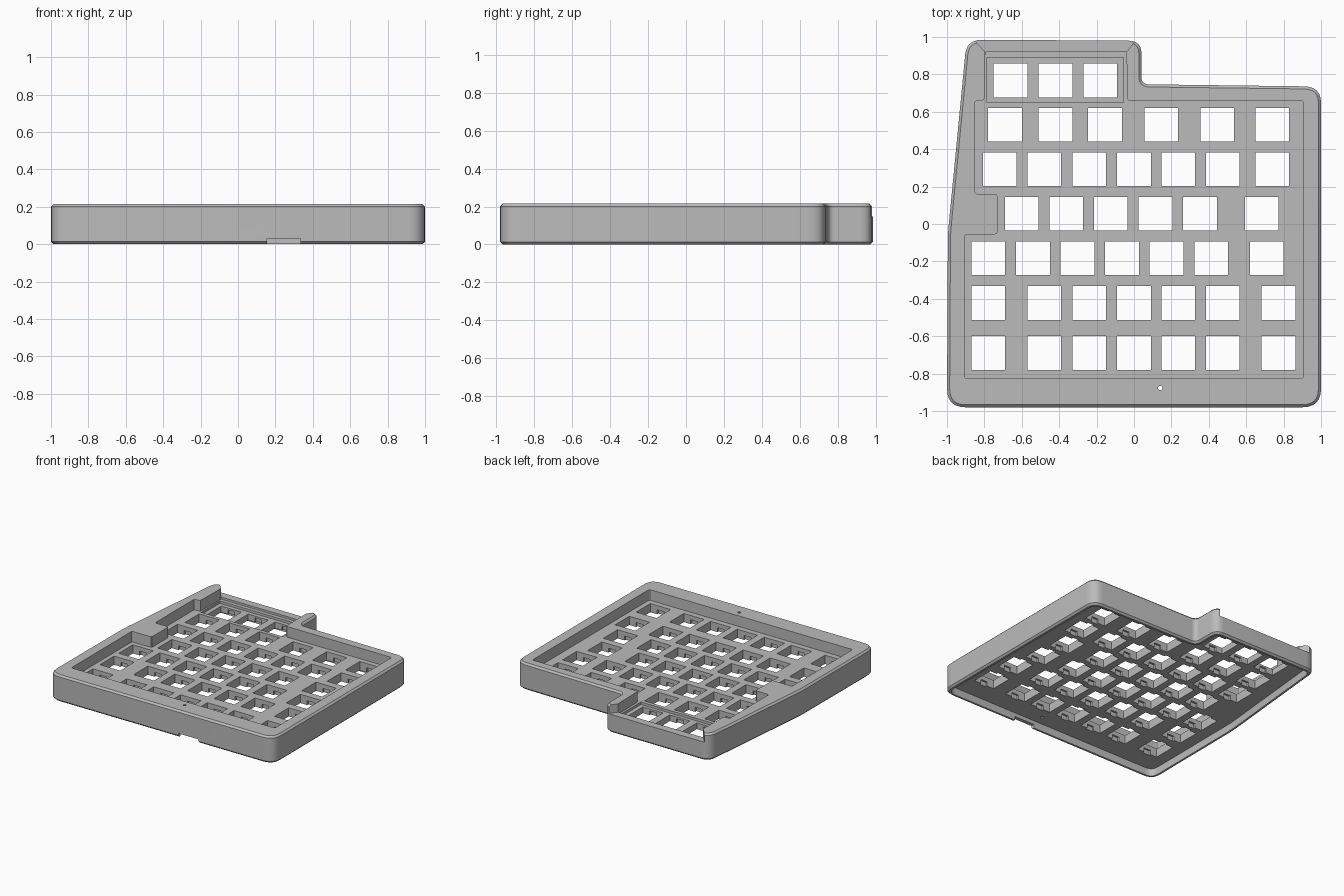
import bpy, bmesh
from mathutils import Vector

cube = bpy.data.objects.get("Cube")
if cube:
    bpy.data.objects.remove(cube, do_unlink=True)

TOP, PLATE, UNDER, SILL = 0.215, 0.13, 0.06, 0.147
HOLE = 0.18

grey = bpy.data.materials.new("case_grey")
grey.use_nodes = True
grey.diffuse_color = (0.5, 0.5, 0.5, 1)
grey.node_tree.nodes["Principled BSDF"].inputs["Base Color"].default_value = grey.diffuse_color


def rounded(corners, steps=6):
    """Outline with each (x, y, cut) corner replaced by a curve."""
    out = []
    for i, (x, y, cut) in enumerate(corners):
        c = Vector((x, y))
        if cut == 0:
            out.append(c)
            continue
        before = Vector(corners[i - 1][:2])
        after = Vector(corners[(i + 1) % len(corners)][:2])
        a = c + (before - c).normalized() * cut
        b = c + (after - c).normalized() * cut
        for k in range(steps + 1):
            t = k / steps
            out.append(a * (1 - t) ** 2 + c * 2 * t * (1 - t) + b * t * t)
    return out


def prism(bm, outline, z0, z1):
    low = [bm.verts.new((p[0], p[1], z0)) for p in outline]
    high = [bm.verts.new((p[0], p[1], z1)) for p in outline]
    bottom = bm.faces.new(low[::-1])
    top = bm.faces.new(high)
    n = len(low)
    for i in range(n):
        j = (i + 1) % n
        bm.faces.new((low[i], low[j], high[j], high[i]))
    return bottom, top


def box(x, y, w, d):
    return [(x - w / 2, y - d / 2), (x + w / 2, y - d / 2),
            (x + w / 2, y + d / 2), (x - w / 2, y + d / 2)]


def make(name, bm):
    bmesh.ops.recalc_face_normals(bm, faces=bm.faces)
    mesh = bpy.data.meshes.new(name)
    bm.to_mesh(mesh)
    bm.free()
    mesh.materials.append(grey)
    obj = bpy.data.objects.new(name, mesh)
    bpy.context.collection.objects.link(obj)
    return obj


# Case body: rounded outline with eased edges and a recessed underside
outer = [(-1, -0.98, 0.1), (1, -0.98, 0.1), (1, 0.735, 0.09), (0.04, 0.747, 0.04),
         (0.04, 0.98, 0.07), (-0.895, 0.985, 0.08), (-0.995, -0.05, 0.05)]
bm = bmesh.new()
bottom, top = prism(bm, rounded(outer), 0, TOP)
bmesh.ops.recalc_face_normals(bm, faces=bm.faces)
bmesh.ops.bevel(bm, geom=list(bottom.edges) + list(top.edges), offset=0.014,
                segments=1, affect='EDGES')
floor = min(bm.faces, key=lambda f: f.normal.z * f.calc_area())
bmesh.ops.inset_region(bm, faces=[floor], thickness=0.016)
wall = bmesh.ops.extrude_face_region(bm, geom=[floor])["geom"]
bmesh.ops.translate(bm, vec=(0, 0, UNDER), verts=[v for v in wall if isinstance(v, bmesh.types.BMVert)])
if floor.is_valid:
    bm.faces.remove(floor)
case = make("keyboard_case", bm)


def cut(name, prisms):
    bm = bmesh.new()
    for outline, z0, z1 in prisms:
        prism(bm, outline, z0, z1)
    cutter = make(name, bm)
    cutter.hide_render = True
    mod = case.modifiers.new(name, 'BOOLEAN')
    mod.operation, mod.solver, mod.object = 'DIFFERENCE', 'EXACT', cutter
    bpy.context.view_layer.objects.active = case
    bpy.ops.object.modifier_apply(modifier=name)
    bpy.data.objects.remove(cutter, do_unlink=True)


# Key well above the plate
r = 0.015
well = [(-0.905, -0.825, r), (0.905, -0.825, r), (0.905, 0.66, r), (-0.035, 0.66, r),
        (-0.04, 0.92, 0), (-0.795, 0.92, 0), (-0.8, 0.66, r), (-0.85, 0.66, r),
        (-0.85, 0.16, r), (-0.73, 0.16, r), (-0.73, -0.055, r), (-0.905, -0.055, r)]
cut("key_well", [(rounded(well, 3), PLATE, 0.3)])

# Flared gap in the back wall, leaving a low sill
gap = [(-0.796, 0.9), (-0.04, 0.9), (-0.04, 0.92), (0.005, 0.98), (0.06, 1.1),
       (-0.93, 1.1), (-0.855, 0.985), (-0.796, 0.92)]
cut("back_gap", [(gap, SILL, 0.3)])

# Shallow frame around the back row
cut("back_row_frame", [(box(-0.42, 0.77, 0.73, 0.24), PLATE - 0.02, 0.3)])

# Key holes: row height, then the column centres
main = (-0.48, -0.24, 0, 0.237, 0.475)
rows = [(0.767, (-0.66, -0.42, -0.18)),
        (0.53, (-0.69, -0.42, -0.155, 0.145, 0.445, 0.74)),
        (0.293, (-0.717, *main, 0.74)),
        (0.055, (-0.6, -0.362, -0.124, 0.115, 0.353, 0.683)),
        (-0.183, (-0.78, -0.54, -0.302, -0.064, 0.174, 0.413, 0.71)),
        (-0.422, (-0.78, *main, 0.773)),
        (-0.69, (-0.78, *main, 0.773))]
keys = [(x, y) for y, xs in rows for x in xs]
cut("key_holes", [(box(x, y, HOLE, HOLE), 0.02, 0.3) for x, y in keys])

# Clip notches under the plate, on the front and back of each hole
cut("clip_notches", [(box(x, y, 0.06, HOLE + 0.03), 0.02, PLATE - 0.035) for x, y in keys])

# Pin hole in the front border and notch in the bottom rim
cut("pin_hole", [(rounded([(x, y, 0.0115) for x, y in box(0.14, -0.877, 0.023, 0.023)], 3), 0.02, 0.3)])
cut("front_notch", [(box(0.245, -0.98, 0.18, 0.14), -0.1, 0.03)])

case.select_set(True)
bpy.ops.object.shade_smooth_by_angle(angle=0.5)
